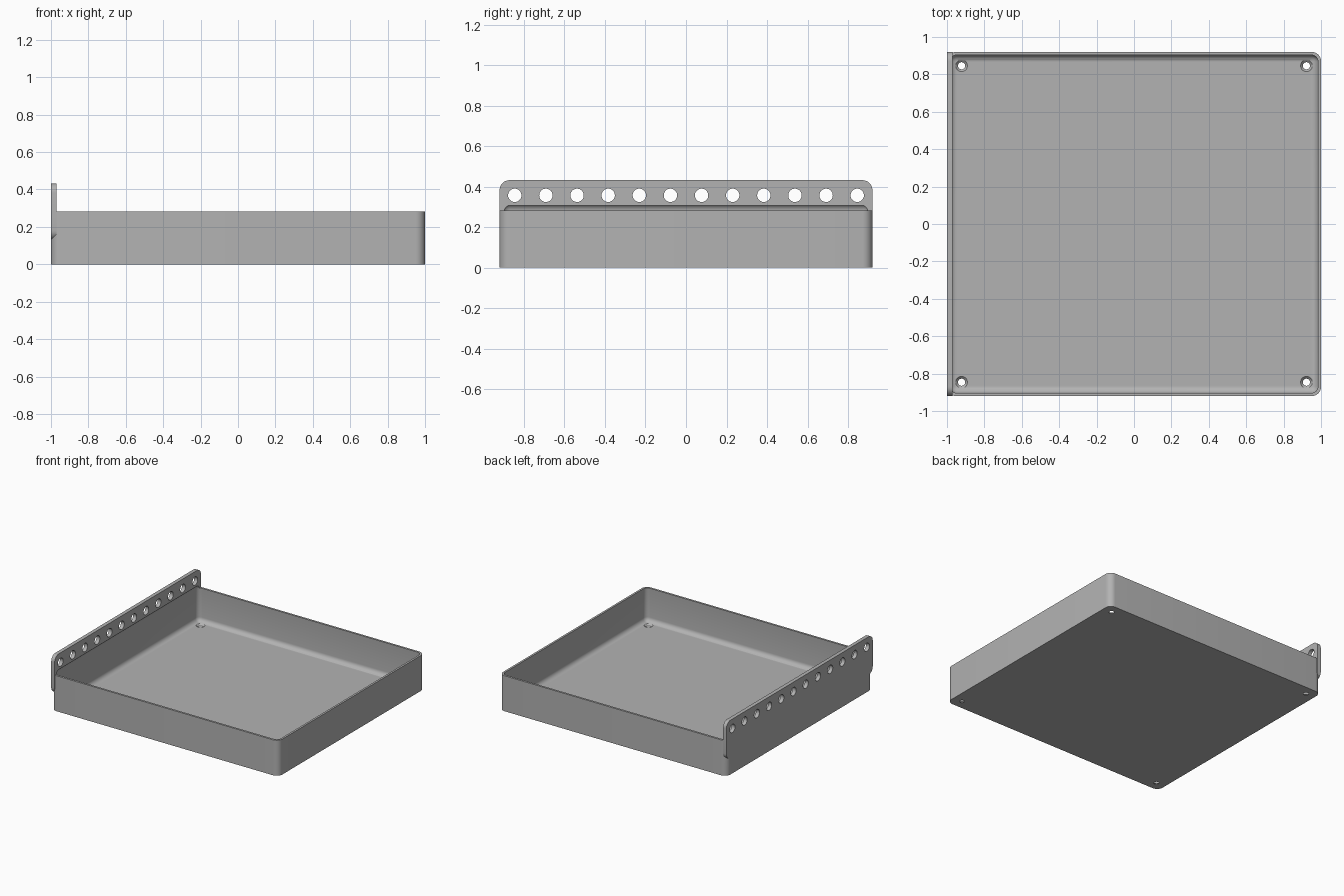
import bpy
import bmesh
import math
from mathutils import Matrix, Vector

if "Cube" in bpy.data.objects:
    bpy.data.objects.remove(bpy.data.objects["Cube"], do_unlink=True)

# Single grey finish
grey = bpy.data.materials.new("plain_grey")
grey.use_nodes = True
grey.diffuse_color = (0.45, 0.45, 0.45, 1)
grey.node_tree.nodes["Principled BSDF"].inputs["Base Color"].default_value = grey.diffuse_color


def finish(bm, name):
    mesh = bpy.data.meshes.new(name)
    bm.to_mesh(mesh)
    bm.free()
    mesh.materials.append(grey)
    obj = bpy.data.objects.new(name, mesh)
    bpy.context.collection.objects.link(obj)
    return obj


def rounded_box(name, low, high, radius, axes):
    """Box between two corners, with the edges along the given axes rounded."""
    low, high = Vector(low), Vector(high)
    bm = bmesh.new()
    bmesh.ops.create_cube(bm, size=1)
    for v in bm.verts:
        v.co = Vector([low[i] if v.co[i] < 0 else high[i] for i in range(3)])
    edges = [e for e in bm.edges
             if any(abs(e.verts[0].co[a] - e.verts[1].co[a]) > 1e-4 for a in axes)]
    bmesh.ops.bevel(bm, geom=edges, offset=radius, offset_type='OFFSET',
                    segments=8, profile=0.5, affect='EDGES', clamp_overlap=True)
    return finish(bm, name)


def cones(name, centres, r1, r2, depth, turn=Matrix()):
    """One mesh holding a round cutter at every centre."""
    bm = bmesh.new()
    for c in centres:
        bmesh.ops.create_cone(bm, cap_ends=True, segments=32, radius1=r1, radius2=r2,
                              depth=depth, matrix=Matrix.Translation(c) @ turn)
    return finish(bm, name)


def combine(target, tool, operation):
    tool.hide_render = True
    mod = target.modifiers.new(tool.name, 'BOOLEAN')
    mod.operation = operation
    mod.solver = 'EXACT'
    mod.object = tool
    bpy.context.view_layer.objects.active = target
    bpy.ops.object.modifier_apply(modifier=mod.name)
    bpy.data.objects.remove(tool, do_unlink=True)


WALL = 0.016
HALF_Y = 0.92
RIM = 0.282

# Tray body and upright mounting plate
tray = rounded_box("tray", (-1, -HALF_Y, 0), (1, HALF_Y, RIM), 0.05, [2])
plate = rounded_box("mounting_plate", (-1, -HALF_Y, 0.13), (-0.97, HALF_Y, 0.432), 0.05, [0])
combine(tray, plate, 'UNION')

# Hollow interior, rounded all round and undercutting the plate slightly
cavity = rounded_box("cavity_cutter", (WALL - 1, WALL - HALF_Y, WALL),
                     (1 - WALL, HALF_Y - WALL, 0.315), 0.036, [0, 1, 2])
combine(tray, cavity, 'DIFFERENCE')

# Row of holes through the plate
spots = [(-0.985, -0.845 + 1.69 * i / 11, 0.357) for i in range(12)]
combine(tray, cones("plate_hole_cutter", spots, 0.033, 0.033, 0.2,
                    Matrix.Rotation(math.pi / 2, 4, 'Y')), 'DIFFERENCE')

# Countersunk screw holes in the floor corners
corners = [(sx * 0.922, sy * 0.846) for sx in (-1, 1) for sy in (-1, 1)]
combine(tray, cones("screw_hole_cutter", [(x, y, 0) for x, y in corners],
                    0.019, 0.019, 0.1), 'DIFFERENCE')
combine(tray, cones("countersink_cutter", [(x, y, 0.012) for x, y in corners],
                    0.019, 0.036, 0.017), 'DIFFERENCE')

# Smooth curves, crisp edges
bpy.ops.object.select_all(action='DESELECT')
tray.select_set(True)
bpy.context.view_layer.objects.active = tray
bpy.ops.object.shade_smooth_by_angle(angle=math.radians(30))
